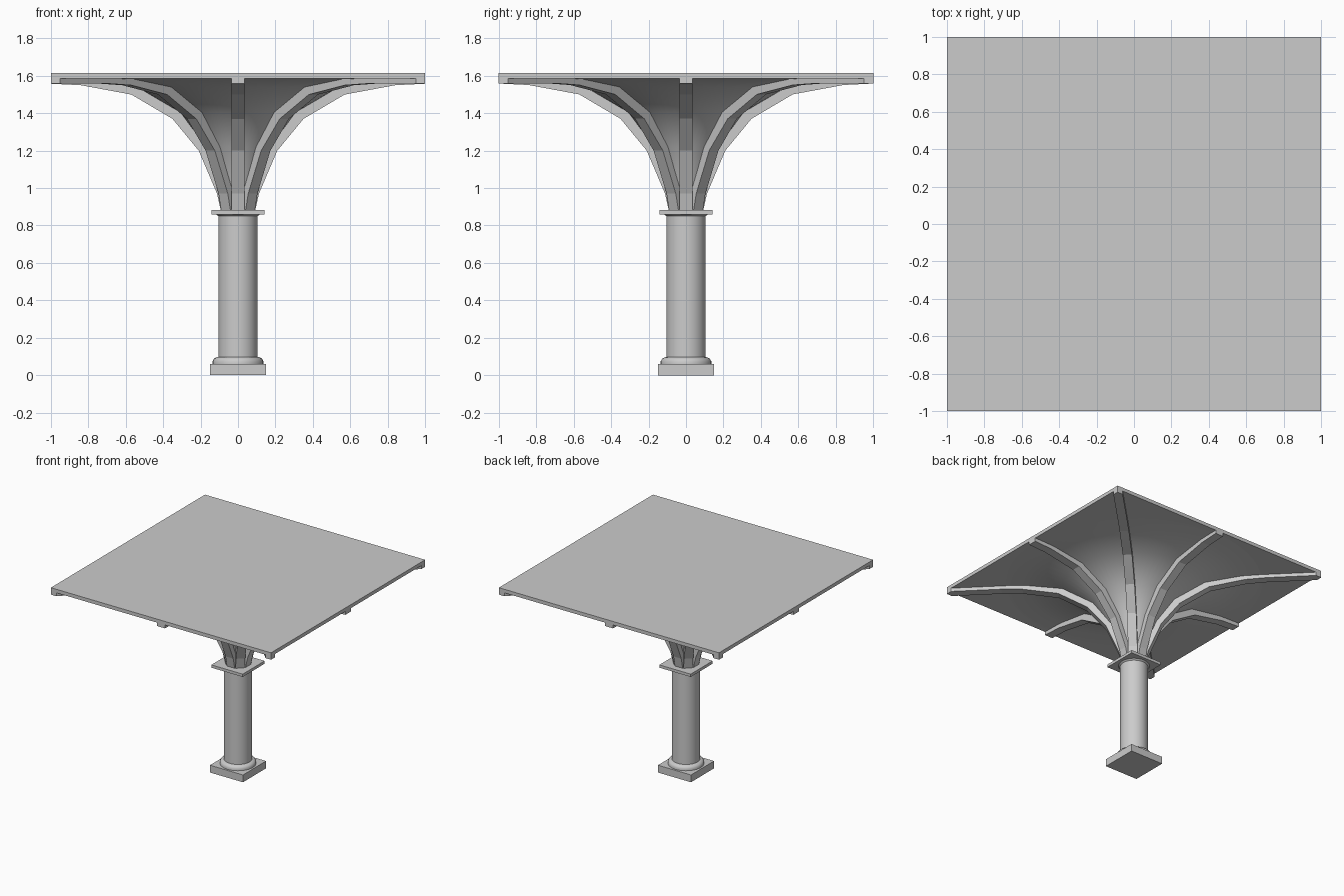
import bpy, bmesh, math
from mathutils import Matrix, Vector

cube = bpy.data.objects.get("Cube")
if cube:
    bpy.data.objects.remove(cube, do_unlink=True)

stone = bpy.data.materials.new("grey_stone")
stone.use_nodes = True
stone.diffuse_color = (0.6, 0.6, 0.6, 1)
bsdf = stone.node_tree.nodes["Principled BSDF"]
bsdf.inputs["Base Color"].default_value = stone.diffuse_color
bsdf.inputs["Roughness"].default_value = 0.8


def make_object(name, bm, smooth=False):
    bmesh.ops.recalc_face_normals(bm, faces=bm.faces)
    mesh = bpy.data.meshes.new(name)
    bm.to_mesh(mesh)
    bm.free()
    mesh.materials.append(stone)
    obj = bpy.data.objects.new(name, mesh)
    bpy.context.collection.objects.link(obj)
    if smooth:
        bpy.ops.object.select_all(action='DESELECT')
        obj.select_set(True)
        bpy.context.view_layer.objects.active = obj
        bpy.ops.object.shade_smooth_by_angle(angle=math.radians(32))
    return obj


def block(name, width, z0, z1):
    bm = bmesh.new()
    bmesh.ops.create_cube(bm, size=1, matrix=Matrix.Translation((0, 0, (z0 + z1) / 2))
                          @ Matrix.Diagonal((width, width, z1 - z0, 1)))
    return make_object(name, bm)


def lathe(name, profile, steps=64):
    bm = bmesh.new()
    verts = [bm.verts.new((r, 0, z)) for r, z in profile]
    edges = [bm.edges.new(pair) for pair in zip(verts, verts[1:])]
    bmesh.ops.spin(bm, geom=verts + edges, cent=(0, 0, 0), axis=(0, 0, 1),
                   angle=math.tau, steps=steps)
    bmesh.ops.remove_doubles(bm, verts=bm.verts, dist=0.0001)
    return make_object(name, bm, smooth=True)


def rib(name, angle, lower, upper, half=0.035):
    """Curved bar swept outward, trimmed to the square roof edge."""
    bm = bmesh.new()
    rings = [[bm.verts.new((r, side, z)) for (r, z), side in
              ((low, -half), (low, half), (up, half), (up, -half))]
             for low, up in zip(lower, upper)]
    for a, b in zip(rings, rings[1:]):
        for i in range(4):
            j = (i + 1) % 4
            bm.faces.new((a[i], a[j], b[j], b[i]))
    bm.faces.new(rings[0])
    bm.faces.new(rings[-1])
    bmesh.ops.rotate(bm, verts=bm.verts, matrix=Matrix.Rotation(angle, 3, 'Z'))
    for n in (Vector((1, 0, 0)), Vector((-1, 0, 0)), Vector((0, 1, 0)), Vector((0, -1, 0))):
        cut = bmesh.ops.bisect_plane(bm, geom=bm.verts[:] + bm.edges[:] + bm.faces[:],
                                     plane_co=n, plane_no=n, clear_outer=True)
        rim = [e for e in cut["geom_cut"] if isinstance(e, bmesh.types.BMEdge)]
        if rim:
            bmesh.ops.holes_fill(bm, edges=[e for e in rim if e.is_boundary])
    return make_object(name, bm)


# Column, base and capital
block("base_plinth", 0.30, 0, 0.06)
lathe("base_moulding", [(0.135, 0.06), (0.135, 0.075), (0.128, 0.088),
                        (0.115, 0.096), (0.10, 0.098)])
lathe("column_shaft", [(0.105, 0.06), (0.105, 0.85), (0.12, 0.862)])
block("capital_slab", 0.285, 0.86, 0.883)

# Flared vault
vault = [(0.065, 0.88), (0.085, 0.99), (0.175, 1.22), (0.31, 1.405),
         (0.54, 1.54), (0.82, 1.582), (1.0, 1.587)]
lathe("flared_vault", vault)

# Axis and diagonal ribs
lower = [(0.092, 0.88), (0.112, 0.97), (0.21, 1.2), (0.35, 1.37),
         (0.57, 1.5), (0.84, 1.55), (1.0, 1.558), (1.5, 1.558)]
upper = [(0.04, 0.88), (0.06, 0.99), (0.16, 1.23), (0.30, 1.415),
         (0.54, 1.55), (0.82, 1.59), (1.0, 1.59), (1.5, 1.59)]
for i in range(8):
    kind = "diagonal_rib" if i % 2 else "axis_rib"
    rib(f"{kind}_{i // 2 + 1}", i * math.pi / 4, lower, upper)

# Roof
block("roof_slab", 2.0, 1.586, 1.615)
